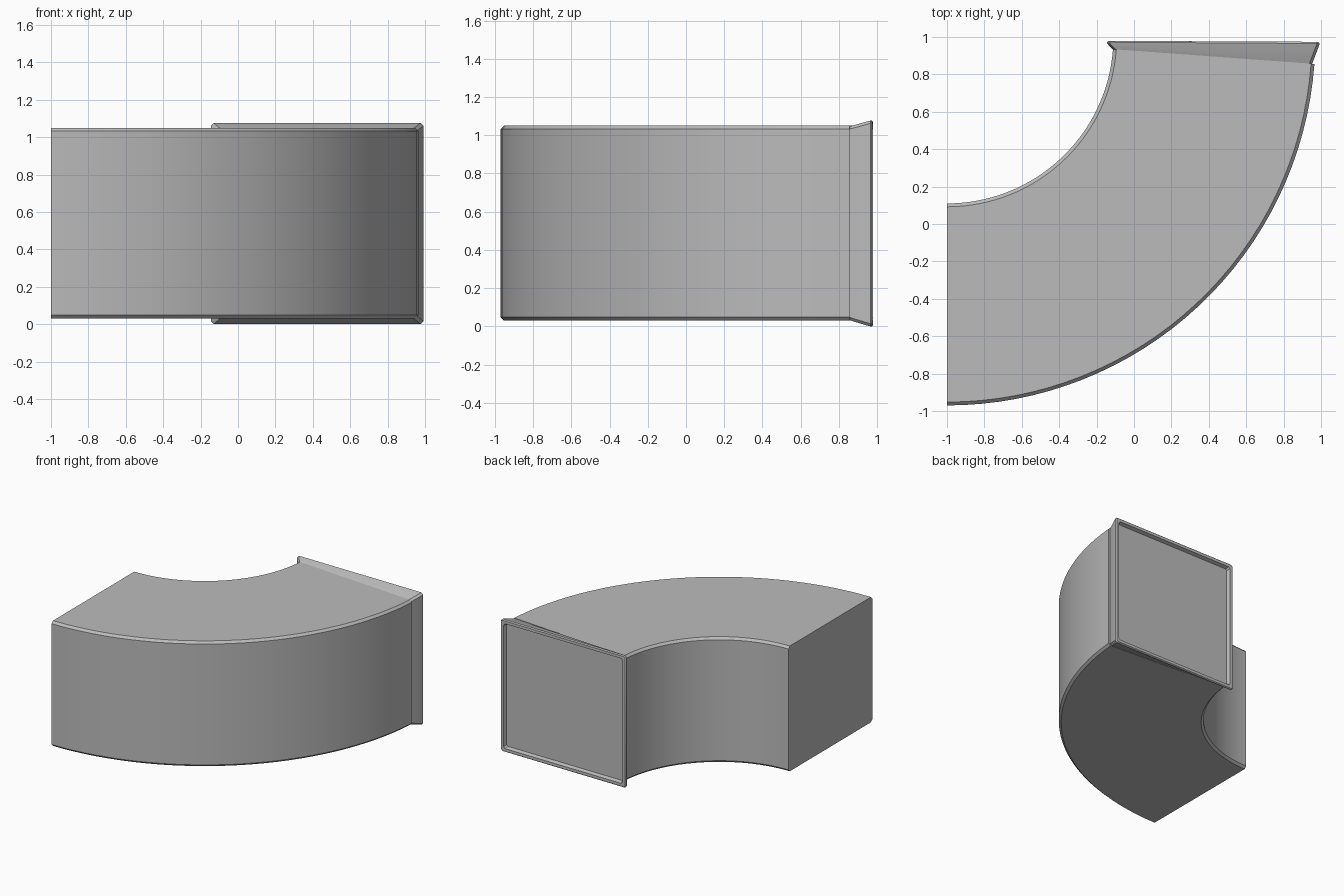
import bpy, bmesh
from math import cos, sin, radians
from mathutils import Vector

if "Cube" in bpy.data.objects:
    bpy.data.objects.remove(bpy.data.objects["Cube"], do_unlink=True)

metal = bpy.data.materials.new("grey_metal")
metal.use_nodes = True
colour = (0.5, 0.5, 0.5, 1)
metal.diffuse_color = colour
metal.node_tree.nodes["Principled BSDF"].inputs["Base Color"].default_value = colour

CENTRE = Vector((-1.0, 1.0))
R_IN, R_OUT = 0.89, 1.97
Z_LOW, Z_HIGH = 0.03, 1.05
END_ANGLE = -4.2
STEPS = 32


def section(inner, outer, low, high, c):
    """Chamfered rectangle standing on the line from inner to outer."""
    a, b = Vector(inner), Vector(outer)
    d = (b - a).normalized() * c
    plan = [(a + d, low), (b - d, low), (b, low + c), (b, high - c),
            (b - d, high), (a + d, high), (a, high - c), (a, low + c)]
    return [(p.x, p.y, z) for p, z in plan]


def loft(name, sections):
    """Skin consecutive sections and cap both ends."""
    bm = bmesh.new()
    rings = [[bm.verts.new(p) for p in s] for s in sections]
    for r, s in zip(rings, rings[1:]):
        for i in range(len(r)):
            j = (i + 1) % len(r)
            bm.faces.new((r[i], r[j], s[j], s[i]))
    bm.faces.new(rings[0])
    bm.faces.new(rings[-1])
    bmesh.ops.recalc_face_normals(bm, faces=bm.faces)
    mesh = bpy.data.meshes.new(name)
    bm.to_mesh(mesh)
    bm.free()
    mesh.materials.append(metal)
    obj = bpy.data.objects.new(name, mesh)
    bpy.context.collection.objects.link(obj)
    bpy.ops.object.select_all(action="DESELECT")
    obj.select_set(True)
    bpy.context.view_layer.objects.active = obj
    bpy.ops.object.shade_smooth_by_angle(angle=radians(30))
    return obj


# Quarter-turn duct body
bend = []
for k in range(STEPS + 1):
    t = radians(-90 + (90 + END_ANGLE) * k / STEPS)
    ray = Vector((cos(t), sin(t)))
    bend.append(section(CENTRE + ray * R_IN, CENTRE + ray * R_OUT, Z_LOW, Z_HIGH, 0.018))
loft("duct_bend", bend)

# Flared end collar: neck, flare, rounded lip, rim and recessed panel
loft("end_collar", [
    section((-0.10, 0.925), (0.95, 0.85), 0.035, 1.045, 0.015),
    section((-0.115, 0.935), (0.957, 0.868), 0.028, 1.05, 0.015),
    section((-0.144, 0.965), (0.99, 0.955), 0.002, 1.074, 0.015),
    section((-0.145, 0.972), (0.992, 0.965), 0.0, 1.076, 0.015),
    section((-0.137, 0.979), (0.985, 0.974), 0.007, 1.069, 0.012),
    section((-0.113, 0.979), (0.961, 0.974), 0.03, 1.046, 0.012),
    section((-0.104, 0.952), (0.952, 0.947), 0.04, 1.036, 0.01),
])
